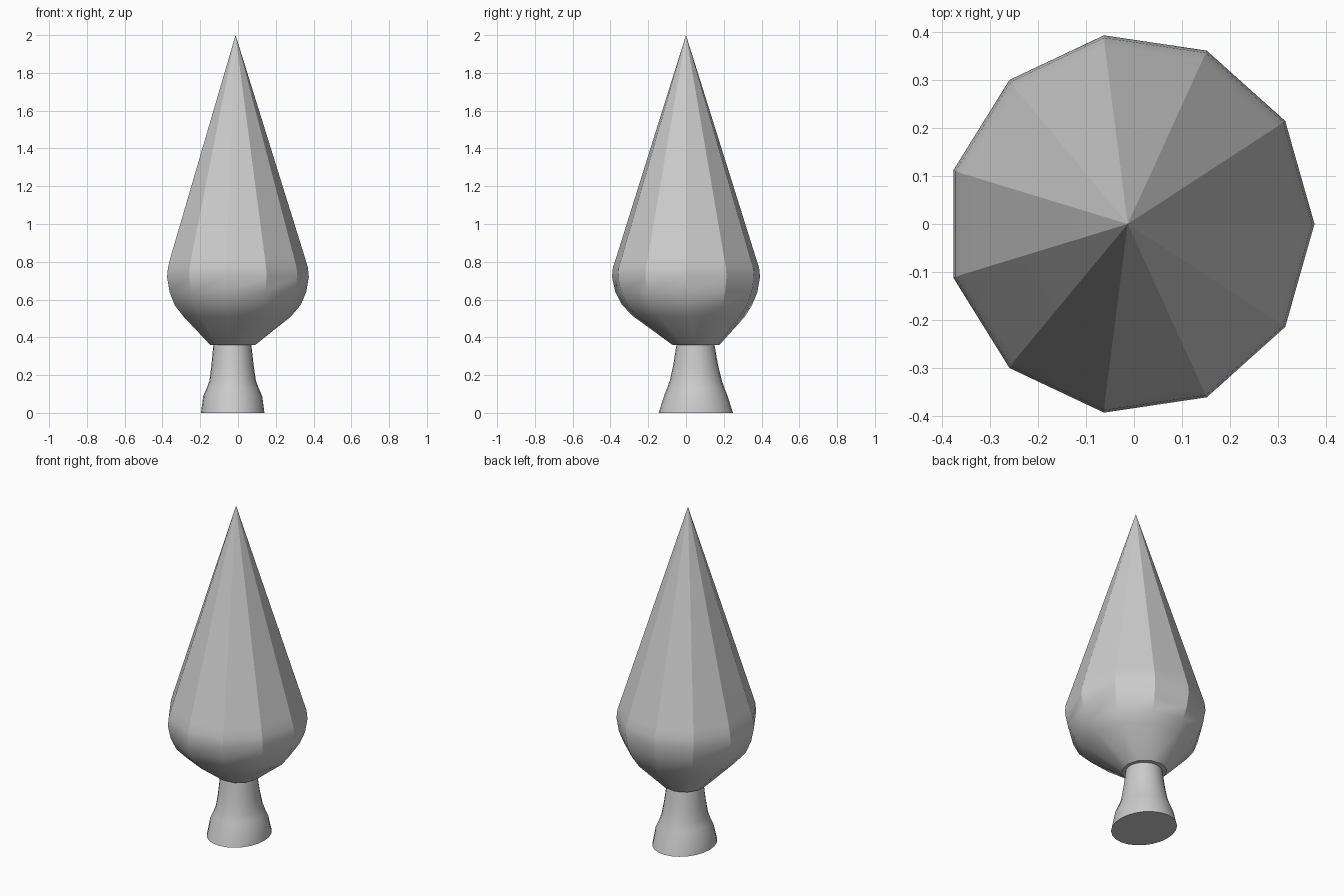
import bpy, bmesh, math

if "Cube" in bpy.data.objects:
    bpy.data.objects.remove(bpy.data.objects["Cube"])


def loft(name, sides, rings, apex=None):
    """Skin rings given as (z, centre x, centre y, radius x, radius y)."""
    bm = bmesh.new()
    loops = []
    for z, cx, cy, rx, ry in rings:
        loops.append([bm.verts.new((cx + rx * math.cos(2 * math.pi * i / sides),
                                    cy + ry * math.sin(2 * math.pi * i / sides), z))
                      for i in range(sides)])
    for lo, hi in zip(loops, loops[1:]):
        for i in range(sides):
            j = (i + 1) % sides
            bm.faces.new((lo[i], lo[j], hi[j], hi[i]))
    bm.faces.new(loops[0][::-1])
    if apex:
        tip = bm.verts.new(apex)
        for i in range(sides):
            bm.faces.new((loops[-1][i], loops[-1][(i + 1) % sides], tip))
    else:
        bm.faces.new(loops[-1])
    mesh = bpy.data.meshes.new(name)
    bm.to_mesh(mesh)
    bm.free()
    obj = bpy.data.objects.new(name, mesh)
    bpy.context.collection.objects.link(obj)
    bpy.ops.object.select_all(action='DESELECT')
    obj.select_set(True)
    bpy.context.view_layer.objects.active = obj
    bpy.ops.object.shade_smooth_by_angle(angle=math.radians(30))
    return obj


# Flared trunk, oval at the foot
loft("trunk", 24, [
    (0.00, -0.028, 0.052, 0.168, 0.197),
    (0.09, -0.028, 0.052, 0.156, 0.168),
    (0.13, -0.028, 0.052, 0.138, 0.152),
    (0.17, -0.028, 0.052, 0.123, 0.138),
    (0.25, -0.029, 0.051, 0.112, 0.119),
    (0.365, -0.030, 0.050, 0.100, 0.100),
])

# Faceted teardrop crown, its underside drifting toward the trunk
loft("crown", 11, [
    (0.36, -0.030, 0.053, 0.122, 0.126),
    (0.51, -0.010, 0.017, 0.290, 0.298),
    (0.57, -0.009, 0.006, 0.340, 0.347),
    (0.64, -0.008, 0.002, 0.369, 0.380),
    (0.72, -0.008, 0.0, 0.383, 0.396),
    (0.77, -0.008, 0.0, 0.378, 0.391),
    (0.82, -0.009, 0.0, 0.364, 0.374),
], apex=(-0.013, 0.0, 2.0))
